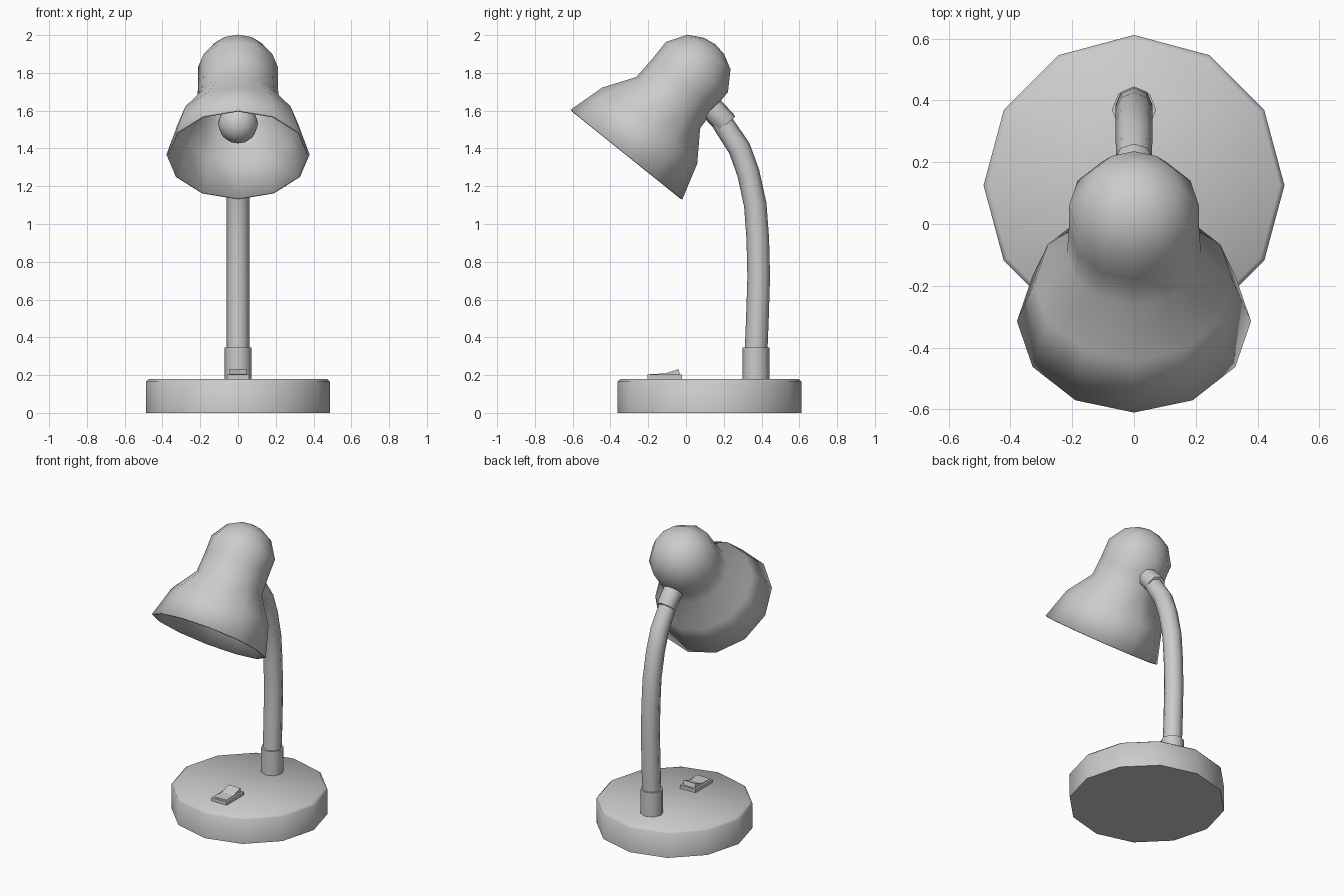
import bpy, bmesh
from math import sin, cos, tau, radians

if "Cube" in bpy.data.objects:
    bpy.data.objects.remove(bpy.data.objects["Cube"])


def finish(name, bm, angle=50):
    mesh = bpy.data.meshes.new(name)
    bm.to_mesh(mesh)
    bm.free()
    ob = bpy.data.objects.new(name, mesh)
    bpy.context.collection.objects.link(ob)
    bpy.ops.object.select_all(action='DESELECT')
    ob.select_set(True)
    bpy.context.view_layer.objects.active = ob
    if angle:
        bpy.ops.object.shade_smooth_by_angle(angle=radians(angle))
    return ob


def loft(name, rings, sides, caps=True):
    """Skin circles given as (y, z, tilt from vertical towards +y, radius)."""
    bm = bmesh.new()
    loops = []
    for y, z, tilt, r in rings:
        t = radians(tilt)
        loops.append([bm.verts.new((r * cos(tau * i / sides),
                                    y + r * sin(tau * i / sides) * cos(t),
                                    z - r * sin(tau * i / sides) * sin(t)))
                      for i in range(sides)])
    for a, b in zip(loops, loops[1:]):
        for i in range(sides):
            j = (i + 1) % sides
            bm.faces.new((a[i], a[j], b[j], b[i]))
    if caps:
        bm.faces.new(loops[0][::-1])
        bm.faces.new(loops[-1])
    bmesh.ops.remove_doubles(bm, verts=bm.verts, dist=1e-5)
    return finish(name, bm)


def lathe(name, profile, sides, origin, tilt, caps=True):
    """Profile of (distance along axis, radius) around a tilted axis."""
    y, z = origin
    t = radians(tilt)
    return loft(name, [(y + d * sin(t), z + d * cos(t), tilt, r)
                       for d, r in profile], sides, caps)


def side_prism(name, outline, half_width):
    """Extrude a (y, z) outline across x."""
    bm = bmesh.new()
    face = bm.faces.new([bm.verts.new((-half_width, y, z)) for y, z in outline])
    ext = bmesh.ops.extrude_face_region(bm, geom=[face])
    new = [g for g in ext['geom'] if isinstance(g, bmesh.types.BMVert)]
    bmesh.ops.translate(bm, verts=new, vec=(2 * half_width, 0, 0))
    bmesh.ops.recalc_face_normals(bm, faces=bm.faces)
    return finish(name, bm, 0)


# Weighted base
lathe("base", [(0, 0.487), (0.165, 0.487), (0.18, 0.472)], 12, (0, 0.0), 0).location.y = 0.125

# Switch plate and rocker
side_prism("switch_plate", [(-0.205, 0.175), (-0.02, 0.175), (-0.02, 0.203), (-0.205, 0.203)], 0.058)
side_prism("switch_rocker", [(-0.19, 0.195), (-0.03, 0.195), (-0.04, 0.232),
                             (-0.11, 0.208), (-0.19, 0.206)], 0.045)

# Curved stem with its two collars
lathe("lower_collar", [(0, 0.072), (0.17, 0.072)], 8, (0.37, 0.175), 0)
loft("stem", [(0.37, 0.30, 2, 0.06), (0.378, 0.50, 2, 0.06), (0.385, 0.72, 0, 0.06),
              (0.38, 0.92, -4, 0.06), (0.367, 1.10, -10, 0.06), (0.33, 1.27, -19, 0.06),
              (0.283, 1.40, -28, 0.06), (0.20, 1.525, -38, 0.057), (0.17, 1.57, -42, 0.055)], 8)
lathe("upper_collar", [(0, 0.06), (0.012, 0.064), (0.115, 0.064)], 8, (0.216, 1.527), -43)

# Bell-shaped shade, tilted towards the front
RIM, TILT = (-0.315, 1.3675), 38.8
shade = lathe("shade", [(0, 0.379), (0.197, 0.322), (0.352, 0.217), (0.48, 0.211), (0.595, 0.211),
                        (0.697, 0.146), (0.738, 0.07), (0.75, 0)], 12, RIM, TILT, caps=False)
shell = shade.modifiers.new("thickness", 'SOLIDIFY')
shell.thickness = 0.012
shell.offset = -1

# Bulb and its socket
R = 0.105
ball = [(0.21 - R * cos(radians(a)), R * sin(radians(a))) for a in range(0, 136, 15)]
lathe("bulb", ball + [(0.34, 0.055), (0.42, 0.05)], 12, RIM, TILT, caps=False)
lathe("socket", [(0.40, 0.065), (0.72, 0.065)], 12, RIM, TILT)
